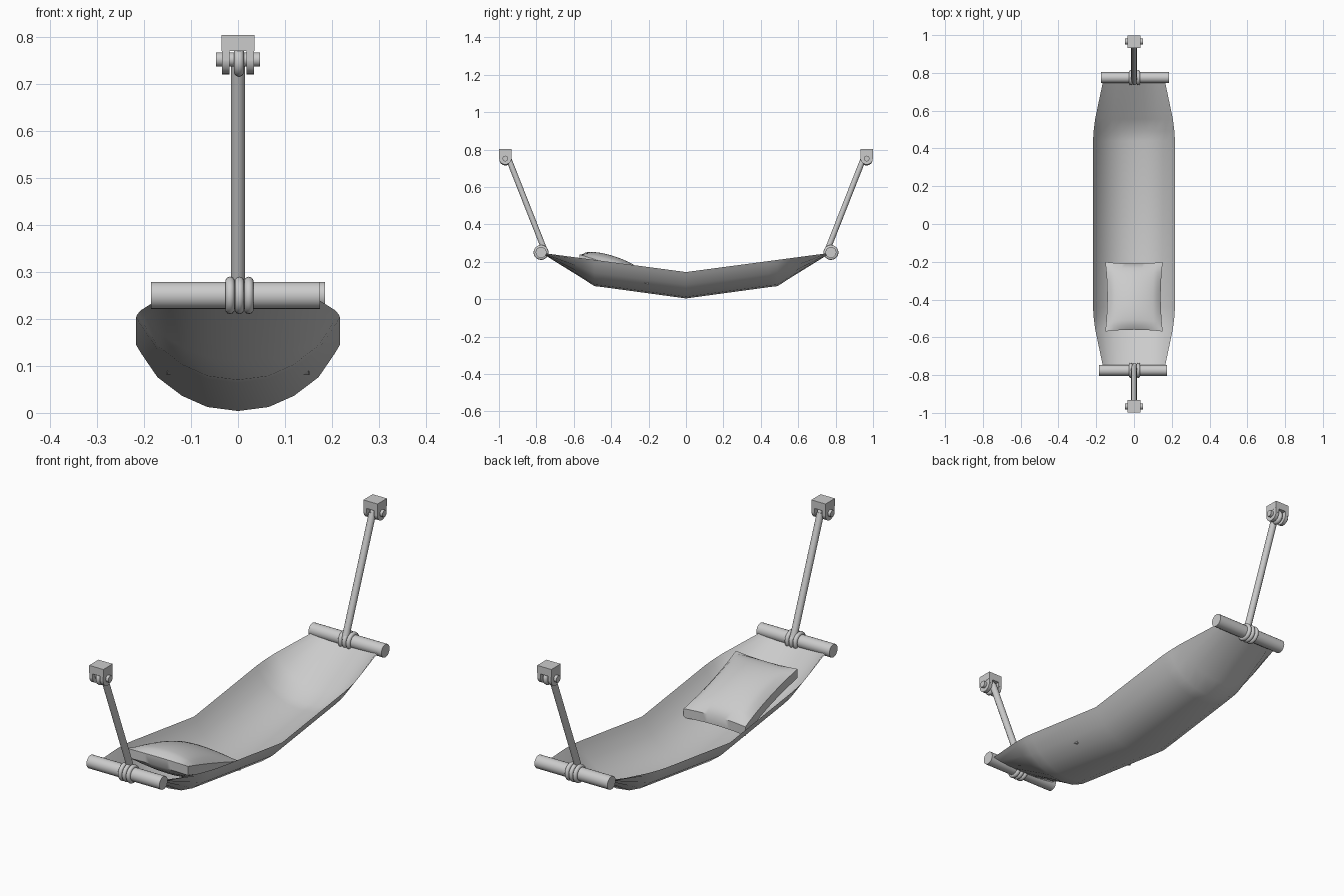
import bpy, bmesh, math
from mathutils import Vector

if "Cube" in bpy.data.objects:
    bpy.data.objects.remove(bpy.data.objects["Cube"])


def mesh_object(name, bm, smooth=True):
    bmesh.ops.recalc_face_normals(bm, faces=bm.faces)
    me = bpy.data.meshes.new(name)
    bm.to_mesh(me)
    bm.free()
    ob = bpy.data.objects.new(name, me)
    bpy.context.collection.objects.link(ob)
    if smooth:
        shade(ob)
    return ob


def shade(ob):
    bpy.ops.object.select_all(action='DESELECT')
    ob.select_set(True)
    bpy.context.view_layer.objects.active = ob
    bpy.ops.object.shade_smooth_by_angle(angle=math.radians(40))


def rod(name, a, b, r, sides=20):
    a, b = Vector(a), Vector(b)
    d = b - a
    bpy.ops.mesh.primitive_cylinder_add(vertices=sides, radius=r, depth=d.length, location=(a + b) / 2,
                                        rotation=d.to_track_quat('Z', 'Y').to_euler())
    ob = bpy.context.object
    ob.name = name
    shade(ob)


def ring(name, loc, major, minor):
    bpy.ops.mesh.primitive_torus_add(location=loc, rotation=(0, math.pi / 2, 0), major_radius=major,
                                     minor_radius=minor, major_segments=24, minor_segments=10)
    ob = bpy.context.object
    ob.name = name
    shade(ob)


def box(name, loc, size):
    bpy.ops.mesh.primitive_cube_add(size=1, location=loc)
    ob = bpy.context.object
    ob.name = name
    ob.scale = size


def skin(bm, rows):
    for r0, r1 in zip(rows, rows[1:]):
        for i in range(len(r0) - 1):
            bm.faces.new((r0[i], r0[i + 1], r1[i + 1], r1[i]))


# Fabric sling: lofted cross-sections (y, half width, bottom z)
half = [(0, .217, .004), (.44, .217, .064), (.49, .214, .070), (.555, .206, .112), (.755, .164, .236)]
stations = [(-y, w, b) for y, w, b in reversed(half[1:])] + half
prof = [(0, 0), (.3, .06), (.55, .23), (.79, .51), (.95, .87), (1, 1)]
prof = [(-x, f) for x, f in reversed(prof[1:])] + prof
bm = bmesh.new()
rows = []
for y, w, b in stations:
    rim = .145 + .133 * abs(y)
    rows.append([bm.verts.new((x * w, y, b + f * (rim - b))) for x, f in prof])
skin(bm, rows)
mesh_object("fabric_sling", bm)

# Pillow: puffed top and bottom sheets joined by a narrow edge band
N = 14
bm = bmesh.new()
sheets = []
for side in (1, -1):
    grid = []
    for j in range(N + 1):
        v = 2 * j / N - 1
        row = []
        for i in range(N + 1):
            u = 2 * i / N - 1
            puff = ((1 - u * u) * (1 - v * v)) ** .6
            x = .152 * u * (1 - .07 * (1 - v * v))
            dy = .184 * v * (1 - .05 * (1 - u * u))
            row.append(bm.verts.new((x, -.385 + dy, .16 - .32 * dy + side * (.02 + .05 * puff))))
        grid.append(row)
    skin(bm, grid)
    sheets.append(grid)


def border(g):
    return g[0][:-1] + [r[-1] for r in g[:-1]] + g[-1][:0:-1] + [r[0] for r in g[:0:-1]]


loops = [border(g) for g in sheets]
skin(bm, [lp + lp[:1] for lp in loops])
mesh_object("pillow", bm)

# Hanging hardware at both ends
for end, s in (("front", -1), ("back", 1)):
    yb, yp = s * .775, s * .966
    # spreader bar with rope wraps
    rod(end + "_spreader_bar", (-.18 + s * .005, yb, .25), (.18 + s * .005, yb, .25), .029)
    for k in (-1, 0, 1):
        ring(f"{end}_rope_wrap_{k + 2}", (.003 + k * .02, yb, .25), .030, .010)
    # rope and its eye around the pin
    rod(end + "_rope", (0, s * .755, .26), (0, s * .948, .75), .015, 12)
    ring(end + "_rope_eye", (.002, yp, .747), .021, .011)
    # wall bracket: block, two rounded prongs, pin
    box(end + "_bracket_block", (0, yp, .787), (.07, .066, .034))
    for t in (-1, 1):
        rod(f"{end}_bracket_prong_{'left' if t < 0 else 'right'}", (t * .018, yp, .753), (t * .034, yp, .753), .033)
        box(f"{end}_bracket_cheek_{'left' if t < 0 else 'right'}", (t * .026, yp, .765), (.016, .066, .03))
    rod(end + "_pin", (-.047, yp, .752), (.047, yp, .752), .015)
